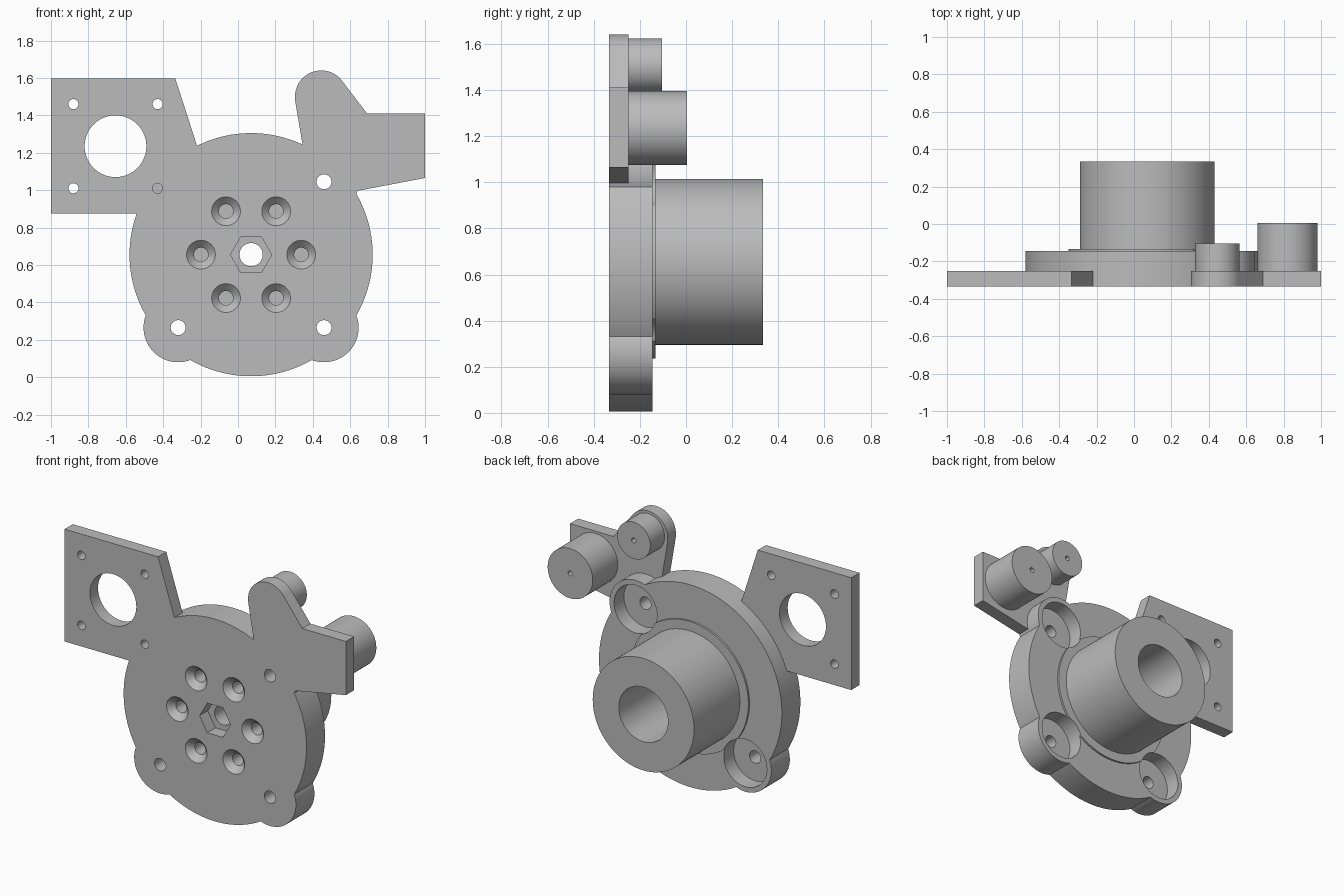
import bpy, bmesh, math

if "Cube" in bpy.data.objects:
    bpy.data.objects.remove(bpy.data.objects["Cube"])

grey = bpy.data.materials.new("light grey")
grey.use_nodes = True
grey.diffuse_color = (0.5, 0.5, 0.5, 1)
grey.node_tree.nodes["Principled BSDF"].inputs["Base Color"].default_value = (0.5, 0.5, 0.5, 1)

# Depth levels from front to back
FRONT, PLATE, DISC, STEP, HUB = -0.333, -0.25, -0.145, -0.133, 0.333
CX, CZ = 0.07, 0.655


def ring(x, z, r, n=96, start=0.0, sweep=math.tau):
    return [(x + r * math.cos(start + sweep * i / n),
             z + r * math.sin(start + sweep * i / n)) for i in range(n)]


def loft(name, profile, y0, y1, back_profile=None):
    """Solid between an x-z profile at y0 and a matching one at y1."""
    bm = bmesh.new()
    a = [bm.verts.new((x, y0, z)) for x, z in profile]
    b = [bm.verts.new((x, y1, z)) for x, z in back_profile or profile]
    bm.faces.new(a)
    bm.faces.new(b[::-1])
    n = len(a)
    for i in range(n):
        bm.faces.new((a[i], b[i], b[(i + 1) % n], a[(i + 1) % n]))
    bmesh.ops.recalc_face_normals(bm, faces=bm.faces[:])
    mesh = bpy.data.meshes.new(name)
    bm.to_mesh(mesh)
    bm.free()
    mesh.materials.append(grey)
    obj = bpy.data.objects.new(name, mesh)
    bpy.context.collection.objects.link(obj)
    return obj


def cylinder(name, x, z, r, y0, y1, n=96):
    return loft(name, ring(x, z, r, n), y0, y1)


def combine(target, tool, operation="DIFFERENCE"):
    mod = target.modifiers.new("combine", "BOOLEAN")
    mod.operation = operation
    mod.solver = "EXACT"
    mod.object = tool
    bpy.context.view_layer.objects.active = target
    bpy.ops.object.modifier_apply(modifier=mod.name)
    bpy.data.objects.remove(tool)


def drill(target, x, z, r, y0, y1, n=32):
    combine(target, cylinder("cutter", x, z, r, y0, y1, n))


# Main disc with three screw lugs
base = cylinder("base_disc", CX, CZ, 0.65, FRONT, DISC, 160)
lugs = [(CX + sx * 0.39, CZ + sz * 0.39) for sx, sz in ((-1, -1), (1, -1), (1, 1))]
for x, z in lugs:
    combine(base, cylinder("lug", x, z, 0.185, FRONT, DISC), "UNION")

# Square motor mount on one side
mount = [(-1, 0.875), (-0.2, 0.875), (-0.15, 1.02), (-0.22, 1.24), (-0.335, 1.597), (-1, 1.597)]
combine(base, loft("motor_mount", mount, FRONT, PLATE), "UNION")

# Roller arm with a rounded ear on the other side
ear = ring(0.445, 1.5, 0.14, 48, math.radians(36), math.radians(154))
arm = [(1, 1.065), (1, 1.41), (0.69, 1.41)] + ear + [
    (0.305, 1.48), (0.345, 1.245), (0.38, 1.0), (0.5, 0.97)]
combine(base, loft("roller_arm", arm, FRONT, PLATE), "UNION")

# Motor mount holes; the one over the disc stays blind
drill(base, -0.655, 1.235, 0.165, FRONT - 0.1, PLATE + 0.1, 96)
for x in (-0.88, -0.43):
    for z in (1.01, 1.46):
        blind = x > -0.5 and z < 1.2
        drill(base, x, z, 0.027, FRONT - 0.1, PLATE if blind else PLATE + 0.1)

# Raised step and bored hub on the back
step = cylinder("hub_step", CX, CZ, 0.42, DISC, STEP, 128)
drill(step, CX, CZ, 0.36, DISC - 0.1, STEP + 0.1, 128)
hub = cylinder("hub", CX, CZ, 0.36, DISC, HUB, 128)
drill(hub, CX, CZ, 0.175, DISC - 0.1, HUB + 0.1, 96)

# Lug screw holes with wide pockets from the back
for x, z in lugs:
    drill(base, x, z, 0.04, FRONT - 0.1, DISC + 0.1)
    drill(base, x, z, 0.153, PLATE + 0.005, DISC + 0.1, 80)
    drill(step, x, z, 0.153, DISC - 0.1, STEP + 0.1, 80)

# Hexagonal nut recess and centre hole
combine(base, loft("cutter", ring(CX, CZ, 0.11, 6), FRONT - 0.1, PLATE))
drill(base, CX, CZ, 0.062, FRONT - 0.1, DISC + 0.1, 48)

# Six countersunk bolt holes
for i in range(6):
    a = math.radians(60 * i)
    x, z = CX + 0.268 * math.cos(a), CZ + 0.268 * math.sin(a)
    drill(base, x, z, 0.038, FRONT - 0.1, DISC - 0.01, 40)
    combine(base, loft("cutter", ring(x, z, 0.079, 40), FRONT - 0.002, FRONT + 0.039,
                       ring(x, z, 0.038, 40)))

# Rollers behind the arm, each with a pin hole
parts = [base, step, hub]
for name, x, z, r, end in (("small_roller", 0.445, 1.505, 0.118, -0.105),
                           ("large_roller", 0.82, 1.235, 0.16, 0.005)):
    roller = cylinder(name, x, z, r, PLATE, end)
    drill(roller, x, z, 0.016, end - 0.1, end + 0.1, 24)
    parts.append(roller)

# Smooth curved walls, crisp edges
bpy.ops.object.select_all(action="DESELECT")
for obj in parts:
    obj.select_set(True)
bpy.context.view_layer.objects.active = base
bpy.ops.object.shade_smooth_by_angle(angle=math.radians(25))
